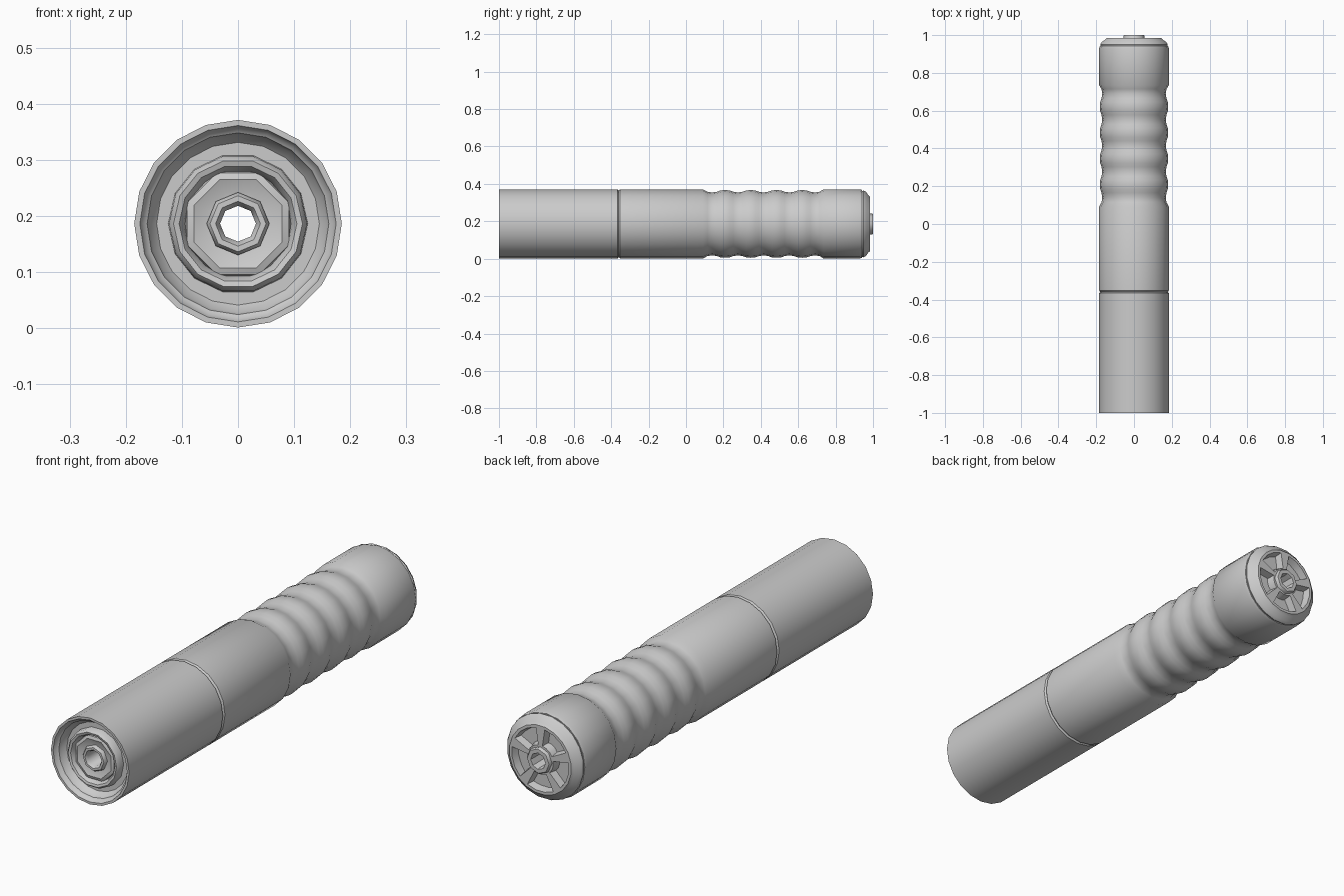
import bpy, bmesh, math

if "Cube" in bpy.data.objects:
    bpy.data.objects.remove(bpy.data.objects["Cube"])

AXIS_Z = 0.186
RADIUS = 0.185
SIDES = 20

metal = bpy.data.materials.new("light grey metal")
metal.use_nodes = True
GREY = (0.6, 0.6, 0.6, 1)
metal.diffuse_color = GREY
metal.node_tree.nodes["Principled BSDF"].inputs["Base Color"].default_value = GREY


def turned(profile, sides, phase=0.0):
    """Closed (y, radius) profile revolved about the long axis."""
    bm = bmesh.new()
    rings = []
    for i in range(sides):
        a = math.tau * i / sides + phase
        rings.append([bm.verts.new((r * math.cos(a), y, AXIS_Z + r * math.sin(a)))
                      for y, r in profile])
    n = len(profile)
    for i in range(sides):
        a, b = rings[i], rings[(i + 1) % sides]
        for j in range(n):
            k = (j + 1) % n
            bm.faces.new((a[j], a[k], b[k], b[j]))
    bmesh.ops.recalc_face_normals(bm, faces=bm.faces)
    return bm


def finish(name, bm, angle=40):
    mesh = bpy.data.meshes.new(name)
    bm.to_mesh(mesh)
    bm.free()
    mesh.materials.append(metal)
    ob = bpy.data.objects.new(name, mesh)
    bpy.context.collection.objects.link(ob)
    bpy.ops.object.select_all(action="DESELECT")
    ob.select_set(True)
    bpy.context.view_layer.objects.active = ob
    bpy.ops.object.shade_smooth_by_angle(angle=math.radians(angle))
    return ob


# Front sleeve with a recessed mouth
finish("front_sleeve", turned([
    (-1, RADIUS), (-0.366, RADIUS), (-0.36, 0.178), (-0.36, 0.04), (-0.95, 0.04),
    (-0.95, 0.145), (-0.965, 0.158), (-0.98, 0.162), (-0.985, 0.17), (-1, 0.175)], SIDES))

# Grip with rounded ribs between five grooves
grip = [(-0.36, 0.04), (-0.36, 0.178), (-0.352, RADIUS), (0.09, RADIUS)]
for i in range(5):
    y = 0.14 + 0.1375 * i
    grip += [(y - 0.025, 0.172), (y, 0.168), (y + 0.025, 0.172)]
    if i < 4:
        grip += [(y + 0.045, 0.179), (y + 0.069, 0.181), (y + 0.093, 0.179)]
grip += [(0.735, RADIUS), (0.93, RADIUS), (0.942, 0.181), (0.942, 0.04)]
finish("grip", turned(grip, SIDES))

# End cap with five sunken pockets between spokes
CAP_Y, POCKET_IN, POCKET_OUT = 0.985, 0.062, 0.135
bm = turned([
    (0.935, 0.04), (0.935, 0.176), (0.95, 0.181), (0.963, 0.173), (0.975, 0.155),
    (CAP_Y, 0.147), (CAP_Y, POCKET_OUT), (CAP_Y, POCKET_IN), (CAP_Y, 0.04)],
    SIDES, math.pi / SIDES)
step = 360 / SIDES
pockets = []
for f in bm.faces:
    c = f.calc_center_median()
    x, z = c.x, c.z - AXIS_Z
    sector = round((math.degrees(math.atan2(z, x)) + 90) / step) % 4
    if f.normal.y > 0.9 and POCKET_IN < math.hypot(x, z) < POCKET_OUT and sector != 2:
        pockets.append(f)
bmesh.ops.inset_region(bm, faces=pockets, thickness=0.008, depth=-0.032)
finish("end_cap", bm)

# Raised ring inside the mouth
finish("mouth_ring", turned([
    (-0.94, 0.125), (-0.975, 0.123), (-0.985, 0.115),
    (-0.982, 0.105), (-0.97, 0.098), (-0.94, 0.092)], 14))

# Eight-sided nut seated in the ring
finish("mouth_nut", turned([
    (-0.94, 0.105), (-0.967, 0.098), (-0.972, 0.085),
    (-0.962, 0.06), (-0.962, 0.04), (-0.94, 0.04)], 8, math.pi / 8))

# Hollow core tube running the full length
finish("core_tube", turned([
    (-0.978, 0.05), (-0.968, 0.056), (0.995, 0.056),
    (1, 0.052), (1, 0.035), (0.99, 0.032), (-0.965, 0.032), (-0.978, 0.04)], 8))
